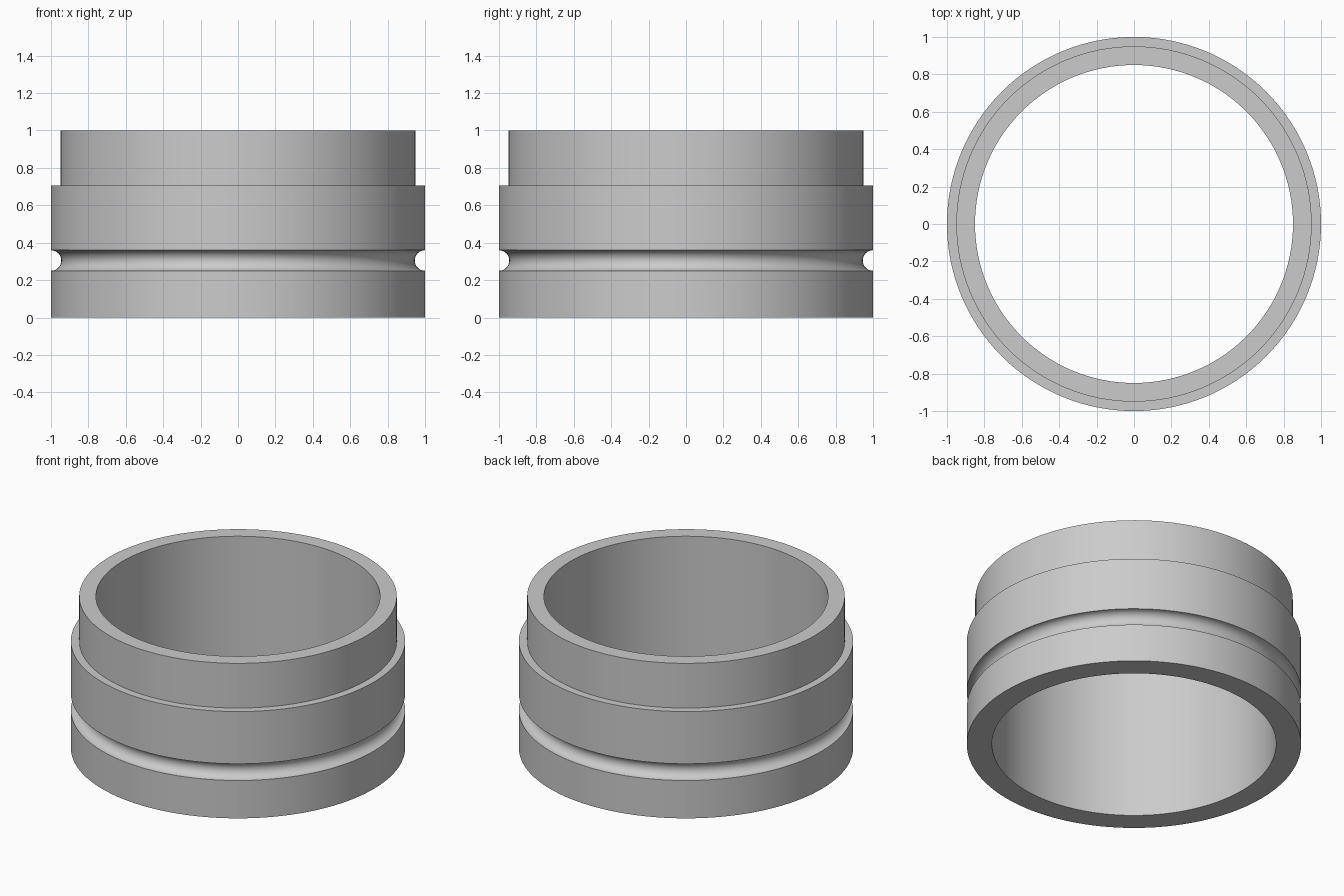
import bpy, bmesh, math

cube = bpy.data.objects.get("Cube")
if cube:
    bpy.data.objects.remove(cube, do_unlink=True)

SEGMENTS = 128
BORE, OUTER, NECK = 0.85, 1.0, 0.95
HEIGHT, SHOULDER = 1.0, 0.705
GROOVE_Z, GROOVE_R, GROOVE_STEPS = 0.305, 0.055, 16

# Grey material
grey = bpy.data.materials.new("plain grey")
grey.use_nodes = True
colour = (0.6, 0.6, 0.6, 1.0)
grey.diffuse_color = colour
grey.node_tree.nodes["Principled BSDF"].inputs["Base Color"].default_value = colour

# Half-round groove, from its lower edge to its upper edge
groove = []
for i in range(GROOVE_STEPS + 1):
    a = math.pi * i / GROOVE_STEPS
    groove.append((OUTER - GROOVE_R * math.sin(a), GROOVE_Z - GROOVE_R * math.cos(a)))

# Closed wall section as (radius, height)
profile = [(BORE, 0), (OUTER, 0), *groove, (OUTER, SHOULDER),
           (NECK, SHOULDER), (NECK, HEIGHT), (BORE, HEIGHT)]

# Revolve the section around the vertical axis
bm = bmesh.new()
rings = []
for s in range(SEGMENTS):
    t = 2 * math.pi * s / SEGMENTS
    rings.append([bm.verts.new((r * math.cos(t), r * math.sin(t), z)) for r, z in profile])
for s, ring in enumerate(rings):
    following = rings[(s + 1) % SEGMENTS]
    for i in range(len(profile)):
        j = (i + 1) % len(profile)
        bm.faces.new((ring[i], following[i], following[j], ring[j]))
bmesh.ops.recalc_face_normals(bm, faces=bm.faces)

mesh = bpy.data.meshes.new("grooved_ring")
bm.to_mesh(mesh)
bm.free()
mesh.materials.append(grey)
ring_object = bpy.data.objects.new("grooved_ring", mesh)
bpy.context.collection.objects.link(ring_object)

# Smooth walls with crisp rims
bpy.ops.object.select_all(action="DESELECT")
ring_object.select_set(True)
bpy.context.view_layer.objects.active = ring_object
bpy.ops.object.shade_smooth_by_angle(angle=math.radians(30))
